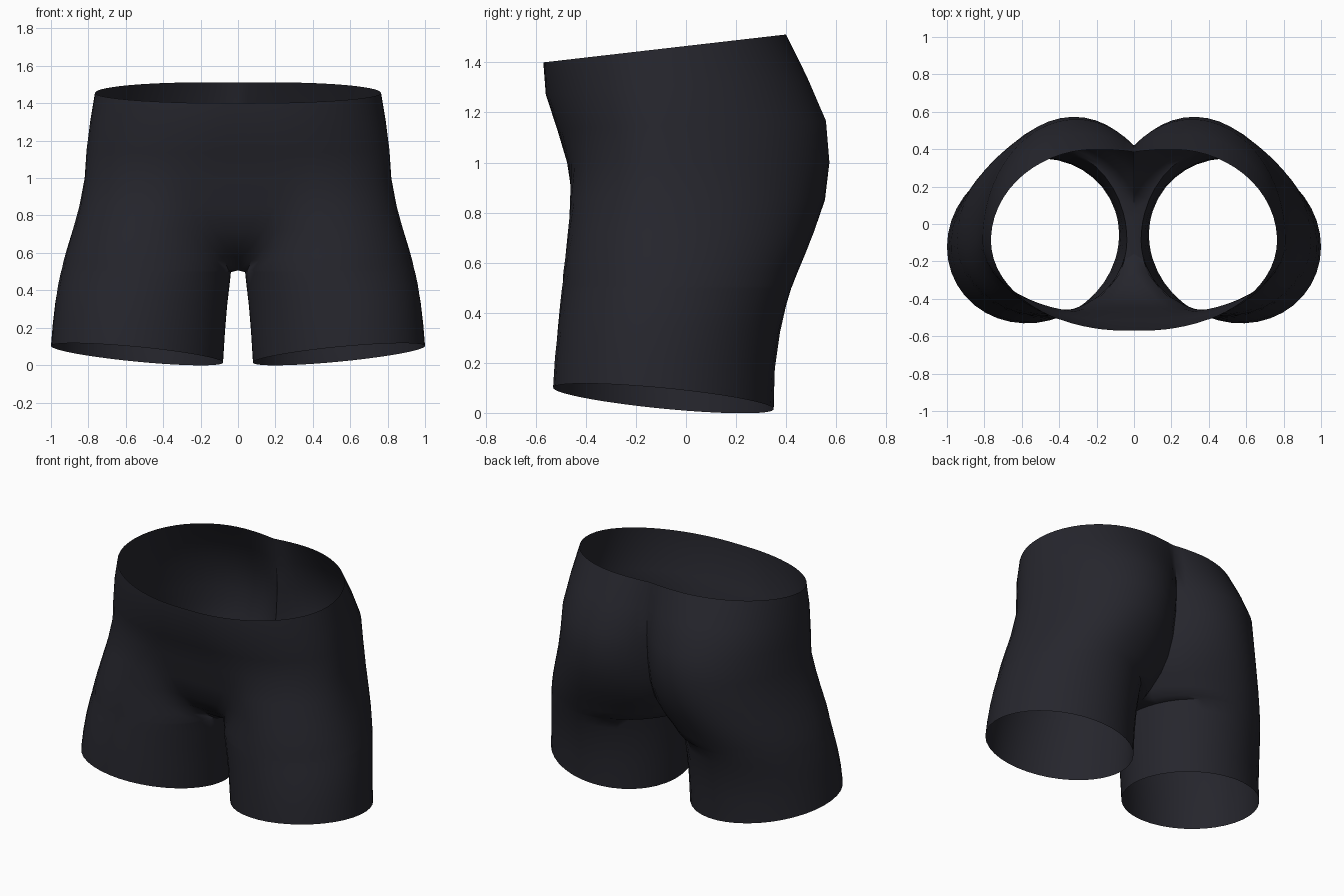
import bpy, bmesh
from math import sin, cos, pi, radians, hypot, sqrt

if "Cube" in bpy.data.objects:
    bpy.data.objects.remove(bpy.data.objects["Cube"], do_unlink=True)

COLS = 36    # spans round the outside of one half
INNER = 5    # points along the crotch between front and back
GAP = radians(17)
SIDE_Y = -.09
CROTCH_X = .036

# Leg rings: height, tilt, shear, inner x, outer x, front y, back y
LEGS = [
    (.058, .09, .07, .08, 1.0, -.53, .35),
    (.2, .05, .06, .07, .99, -.523, .355),
    (.33, .02, .04, .058, .977, -.512, .375),
    (.43, 0, .02, .045, .962, -.503, .4),
    (.497, 0, .005, .038, .947, -.496, .421),
]
# Hip arcs: height, tilt, seam front y, front x, front y, side x, back x, back y, seam back y
HIPS = [
    (.507, 0, -.16, .495, -.495, .945, .485, .425, .08),
    (.56, 0, -.26, .49, -.49, .932, .475, .445, .17),
    (.63, 0, -.345, .48, -.482, .912, .45, .475, .265),
    (.72, 0, -.41, .45, -.472, .885, .41, .51, .335),
    (.85, 0, -.452, .38, -.463, .848, .35, .555, .385),
    (1.0, 0, -.475, .2, -.475, .82, .32, .573, .41),
    (1.15, .03, -.515, .12, -.515, .81, .31, .56, .42),
    (1.31, .07, -.56, .08, -.56, .79, .27, .483, .41),
    (1.4655, .115, -.57, .05, -.57, .765, .2, .4, .385),
]


def resample(path, spans):
    """Evenly spaced points along a polyline."""
    dist = [0]
    for a, b in zip(path, path[1:]):
        dist.append(dist[-1] + hypot(b[0] - a[0], b[1] - a[1]))
    out, k = [], 0
    for i in range(spans + 1):
        d = dist[-1] * i / spans
        while k < len(path) - 2 and dist[k + 1] < d:
            k += 1
        t = (d - dist[k]) / max(dist[k + 1] - dist[k], 1e-9)
        a, b = path[k], path[k + 1]
        out.append((a[0] + (b[0] - a[0]) * t, a[1] + (b[1] - a[1]) * t))
    return out


def leg_ring(z, tilt, shear, x0, x1, y0, y1):
    cx, rx = (x0 + x1) / 2, (x1 - x0) / 2
    outer = [pi + GAP + (2 * pi - 2 * GAP) * i / 200 for i in range(201)]
    inner = [pi - GAP + 2 * GAP * i / (INNER + 1) for i in range(1, INNER + 1)]

    def place(a):
        depth = y1 - SIDE_Y if sin(a) > 0 else SIDE_Y - y0
        return cx + rx * cos(a), SIDE_Y + depth * sin(a) - shear * rx * cos(a)

    pts = resample([place(a) for a in outer], COLS) + [place(a) for a in inner]
    return [(x, y, z + tilt * (x - cx) - tilt * (y - SIDE_Y)) for x, y in pts]


def hip_arc(z, tilt, seam_f, xf, yf, side, xb, yb, seam_b):
    n = 60
    steps = [i / n for i in range(n)]
    path = []
    # Front: flat middle panel running into the round of the leg
    for t in steps:
        x = xf * (1 - cos(t * pi / 2))
        u = min(1, (xf - x) / (xf - CROTCH_X))
        path.append((x, min(seam_f, SIDE_Y + (yf - SIDE_Y) * sqrt(1 - u * u))))
    # Outer side
    for t in steps:
        a = t * pi / 2
        path.append((xf + (side - xf) * sin(a), SIDE_Y + (yf - SIDE_Y) * cos(a)))
    for t in steps:
        a = t * pi / 2
        path.append((xb + (side - xb) * cos(a), SIDE_Y + (yb - SIDE_Y) * sin(a)))
    # Back: round cheek ending in the centre cleft
    depth = yb - SIDE_Y
    reach = sqrt(1 - ((seam_b - SIDE_Y) / depth) ** 2)
    for t in steps + [1]:
        path.append((xb * (1 - t), SIDE_Y + depth * sqrt(1 - (reach * t) ** 2)))
    return [(x, y, z + tilt * y) for x, y in resample(path, COLS)]


# One half: leg tube, crotch seam, then open hip arcs up to the waist
bm = bmesh.new()
rings = [[bm.verts.new(p) for p in leg_ring(*r)] for r in LEGS]
arcs = [[bm.verts.new(p) for p in hip_arc(*r)] for r in HIPS]
front, back = arcs[0][0].co, arcs[0][-1].co
crotch = [bm.verts.new(back.lerp(front, i / (INNER + 1))) for i in range(1, INNER + 1)]
rings.append(arcs[0] + crotch)


def bridge(low, high, closed):
    n = len(low)
    for j in range(n if closed else n - 1):
        k = (j + 1) % n
        bm.faces.new((low[j], low[k], high[k], high[j]))


for low, high in zip(rings, rings[1:]):
    bridge(low, high, True)
for low, high in zip(arcs, arcs[1:]):
    bridge(low, high, False)

mesh = bpy.data.meshes.new("shorts")
bm.to_mesh(mesh)
bm.free()
shorts = bpy.data.objects.new("shorts", mesh)
bpy.context.collection.objects.link(shorts)

# Dark cloth
cloth = bpy.data.materials.new("charcoal cloth")
cloth.use_nodes = True
colour = (.019, .019, .026, 1)
cloth.diffuse_color = colour
cloth.node_tree.nodes["Principled BSDF"].inputs["Base Color"].default_value = colour
mesh.materials.append(cloth)

# Other half
mirror = shorts.modifiers.new("mirror", 'MIRROR')
mirror.merge_threshold = .001

bpy.ops.object.select_all(action='DESELECT')
shorts.select_set(True)
bpy.context.view_layer.objects.active = shorts
bpy.ops.object.modifier_apply(modifier="mirror")
bpy.ops.object.shade_smooth_by_angle(angle=radians(50))
